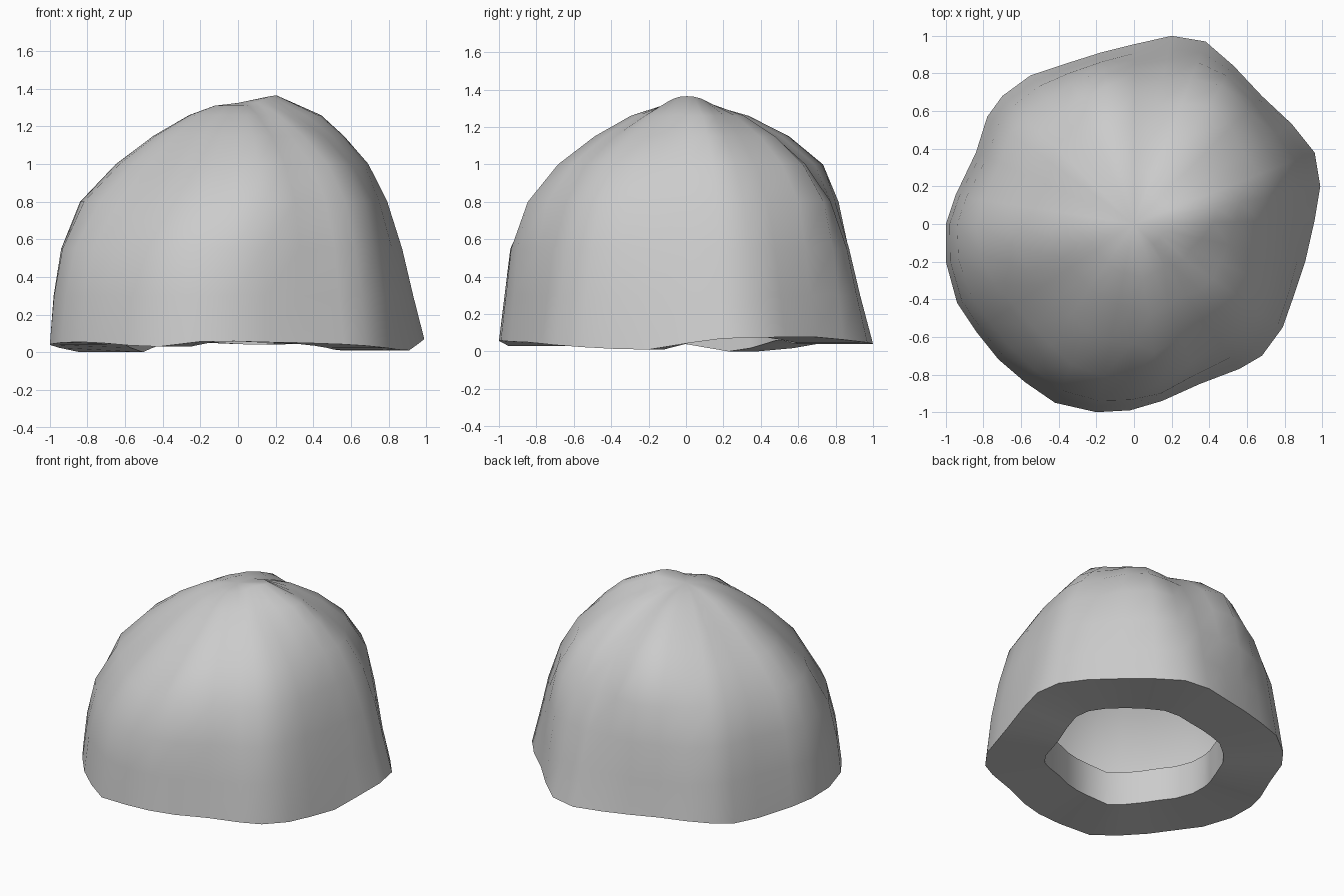
import bpy, bmesh, math

if "Cube" in bpy.data.objects:
    bpy.data.objects.remove(bpy.data.objects["Cube"])

# Footprint seen from above, counter-clockwise
OUTLINE = [(.99, .2), (.96, .38), (.84, .53), (.68, .68), (.53, .84), (.38, .97), (.2, 1.0),
           (0, .955), (-.18, .91), (-.37, .85), (-.55, .79), (-.7, .68), (-.78, .57), (-.84, .38),
           (-.95, .15), (-1, 0), (-1, -.2), (-.94, -.42), (-.84, -.57), (-.72, -.72), (-.58, -.84),
           (-.42, -.95), (-.2, -1), (-.02, -.99), (.15, -.94), (.35, -.85), (.56, -.77), (.68, -.7),
           (.79, -.55), (.85, -.38), (.91, -.2), (.96, .02)]
LEVELS = [.3, .55, .8, 1.0, 1.15, 1.26]
# Angle: radius fraction at each level (ridges and grooves of the dome)
PROFILES = {
    8: [.94, .88, .80, .70, .57, .45],
    30: [.95, .90, .82, .70, .54, .39],
    51: [.98, .95, .90, .77, .59, .39],
    76: [.93, .87, .77, .63, .46, .28],
    104: [.97, .95, .90, .81, .61, .37],
    132: [.96, .92, .83, .68, .49, .28],
    155: [.97, .93, .85, .67, .46, .26],
    177: [.98, .94, .84, .65, .45, .26],
    222: [.97, .91, .75, .56, .40, .24],
    263: [.97, .94, .81, .62, .43, .26],
    283: [.98, .96, .91, .74, .53, .32],
    302: [.96, .92, .83, .69, .49, .29],
    327: [.97, .92, .85, .71, .53, .34],
}
# Angle: height of the wavy bottom edge
EDGE = {12: [.07], 40: [.08], 80: [.04], 120: [.06], 157: [0.0], 182: [.04],
        215: [.055], 246: [.03], 262: [.06], 290: [.05], 347: [.01]}


def blend(table, angle):
    """Smooth periodic interpolation of a table keyed by degrees."""
    keys = sorted(table)
    keys = [keys[-1] - 360] + keys + [keys[0] + 360]
    for a, b in zip(keys, keys[1:]):
        if a <= angle <= b:
            t = (angle - a) / (b - a)
            t = t * t * (3 - 2 * t)
            return [p + (q - p) * t for p, q in zip(table[a % 360], table[b % 360])]


bm = bmesh.new()
columns = []
for x, y in OUTLINE:
    rad = math.atan2(y, x)
    angle = math.degrees(rad) % 360
    edge = blend(EDGE, angle)[0]
    prof = blend(PROFILES, angle)
    crest = 1.31 + .055 * max(math.cos(rad), 0) ** 3
    # inner lip, underside, outer wall, crest
    pts = [(.6, edge + .24), (.6, edge), (1, edge)]
    pts += list(zip(prof, LEVELS)) + [(prof[-1] * .48, crest)]
    columns.append([bm.verts.new((x * s, y * s, z)) for s, z in pts])

apex = bm.verts.new((0, 0, 1.325))
for a, b in zip(columns, columns[1:] + columns[:1]):
    for i in range(len(a) - 1):
        bm.faces.new((a[i], b[i], b[i + 1], a[i + 1]))
    bm.faces.new((a[-1], b[-1], apex))
bmesh.ops.recalc_face_normals(bm, faces=bm.faces)

# Hollow dome shell with a flat underside and a short inner lip
mesh = bpy.data.meshes.new("dome_shell")
bm.to_mesh(mesh)
bm.free()
dome = bpy.data.objects.new("dome_shell", mesh)
bpy.context.collection.objects.link(dome)
bpy.context.view_layer.objects.active = dome
dome.select_set(True)
bpy.ops.object.shade_smooth_by_angle(angle=math.radians(40))
